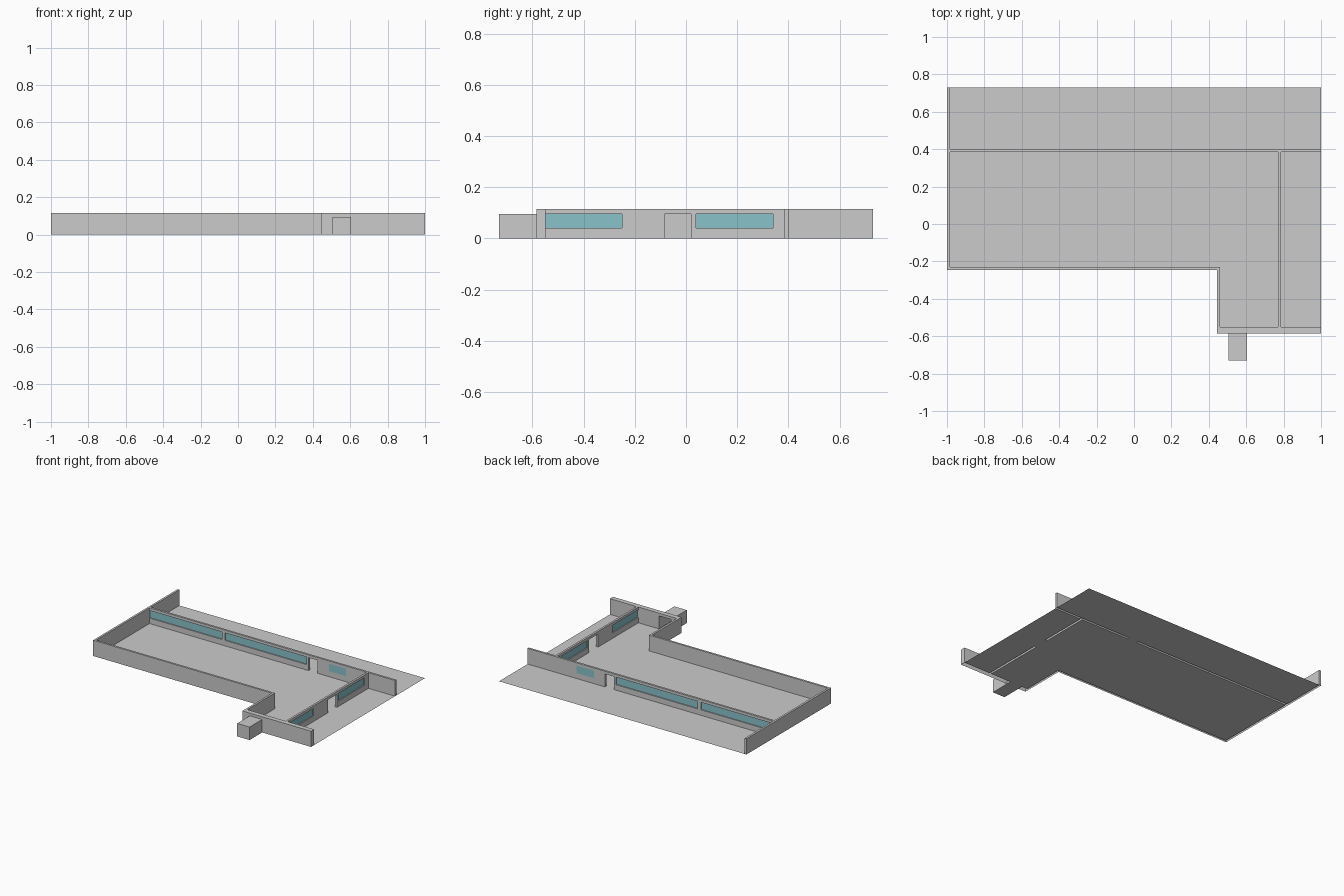
import bpy, bmesh

if "Cube" in bpy.data.objects:
    bpy.data.objects.remove(bpy.data.objects["Cube"])

H = 0.115            # wall height
SILL, HEAD = 0.04, 0.095

# plan rectangles of the walls: x0, x1, y0, y1
walls = [
    (-1.0, -0.985, -0.245, 0.73),     # left wall
    (-1.0, 0.46, -0.245, -0.23),      # front wall
    (0.445, 0.46, -0.585, -0.23),     # step wall
    (0.445, 1.0, -0.585, -0.55),      # entrance wall
    (0.77, 0.785, -0.55, 0.385),      # side partition
    (-0.985, 1.0, 0.385, 0.40),       # back wall
]
# doors and windows (x0, x1, y0, y1)
doors = [(0.77, 0.785, -0.085, 0.02), (0.30, 0.375, 0.385, 0.40)]
entrance = (0.505, 0.605, -0.585, -0.55)
windows = [
    (0.77, 0.785, -0.55, -0.25), (0.77, 0.785, 0.04, 0.34),
    (-0.985, -0.40, 0.385, 0.40), (-0.375, 0.285, 0.385, 0.40),
]
holes = [(*d, 0, HEAD) for d in doors + [entrance]] + [(*w, SILL, HEAD) for w in windows]


def finish(name, bm, mat=None, dissolve=False):
    bmesh.ops.remove_doubles(bm, verts=bm.verts, dist=1e-5)
    if dissolve:
        bmesh.ops.dissolve_limit(bm, angle_limit=0.01, verts=bm.verts, edges=bm.edges)
    me = bpy.data.meshes.new(name)
    bm.to_mesh(me)
    bm.free()
    ob = bpy.data.objects.new(name, me)
    bpy.context.collection.objects.link(ob)
    if mat:
        me.materials.append(mat)
    return ob


def box_face(bm, lo, hi, axis, side):
    """One side of an axis-aligned box, facing outwards."""
    a, b = (axis + 1) % 3, (axis + 2) % 3
    pts = []
    for u, v in ((0, 0), (1, 0), (1, 1), (0, 1)):
        p = [0, 0, 0]
        p[axis] = (lo, hi)[side][axis]
        p[a] = (lo, hi)[u][a]
        p[b] = (lo, hi)[v][b]
        pts.append(bm.verts.new(p))
    bm.faces.new(pts if side else pts[::-1])


def cuts(*values):
    return sorted({round(v, 4) for v in values})


# Walls: one joined shell, cut by the openings and open underneath
boxes = [(*w, 0, H) for w in walls]
grid = [cuts(*[b[2 * k + i] for b in boxes + holes for i in (0, 1)]) for k in range(3)]


def inside(b, c):
    return all(b[2 * k] < c[k] < b[2 * k + 1] for k in range(3))


solid = set()
for i in range(len(grid[0]) - 1):
    for j in range(len(grid[1]) - 1):
        for k in range(len(grid[2]) - 1):
            c = [(g[n] + g[n + 1]) / 2 for g, n in zip(grid, (i, j, k))]
            if any(inside(b, c) for b in boxes) and not any(inside(h, c) for h in holes):
                solid.add((i, j, k))
bm = bmesh.new()
for cell in sorted(solid):
    lo = [g[n] for g, n in zip(grid, cell)]
    hi = [g[n + 1] for g, n in zip(grid, cell)]
    for axis in range(3):
        for side in (0, 1):
            near = list(cell)
            near[axis] += 1 if side else -1
            under = axis == 2 and side == 0 and cell[2] == 0
            if tuple(near) not in solid and not under:
                box_face(bm, lo, hi, axis, side)
finish("walls", bm, dissolve=True)


# Floors: flat sheets between the walls, with door thresholds
def floor(name, rects):
    bm = bmesh.new()
    for x0, x1, y0, y1 in rects:
        box_face(bm, (x0, y0, 0), (x1, y1, 0), 2, 1)
    finish(name, bm)


floor("main_floor", [(-0.985, 0.46, -0.23, 0.385), (0.46, 0.77, -0.23, 0.385),
                     (0.46, 0.77, -0.55, -0.23)])
floor("back_terrace", [(-0.985, 1.0, 0.40, 0.73)])
floor("side_terrace", [(0.785, 1.0, -0.55, 0.385)])
floor("door_thresholds", doors)

# Entrance porch: thin box open towards the room
bm = bmesh.new()
for axis, side in ((0, 0), (0, 1), (1, 0), (2, 0), (2, 1)):
    box_face(bm, (0.505, -0.73, 0), (0.605, -0.585, HEAD), axis, side)
box_face(bm, (0.505, -0.585, 0), (0.605, -0.55, HEAD), 2, 0)
finish("entrance_porch", bm)

# Window glass
glass = bpy.data.materials.new("glass")
glass.diffuse_color = (0.25, 0.55, 0.6, 1)
glass.use_nodes = True
glass.node_tree.nodes["Principled BSDF"].inputs["Base Color"].default_value = glass.diffuse_color
for n, (x0, x1, y0, y1) in enumerate(windows):
    bm = bmesh.new()
    if x1 - x0 < y1 - y0:
        x = (x0 + x1) / 2
        box_face(bm, (x, y0, SILL), (x, y1, HEAD), 0, 1)
    else:
        y = (y0 + y1) / 2
        box_face(bm, (x0, y, SILL), (x1, y, HEAD), 1, 0)
    finish(f"window_glass_{n + 1}", bm, glass)

# Small window: panes flush with both wall faces
bm = bmesh.new()
for y, side in ((0.3845, 0), (0.4005, 1)):
    box_face(bm, (0.465, y, SILL), (0.605, y, HEAD), 1, side)
finish("small_window_panes", bm, glass)
